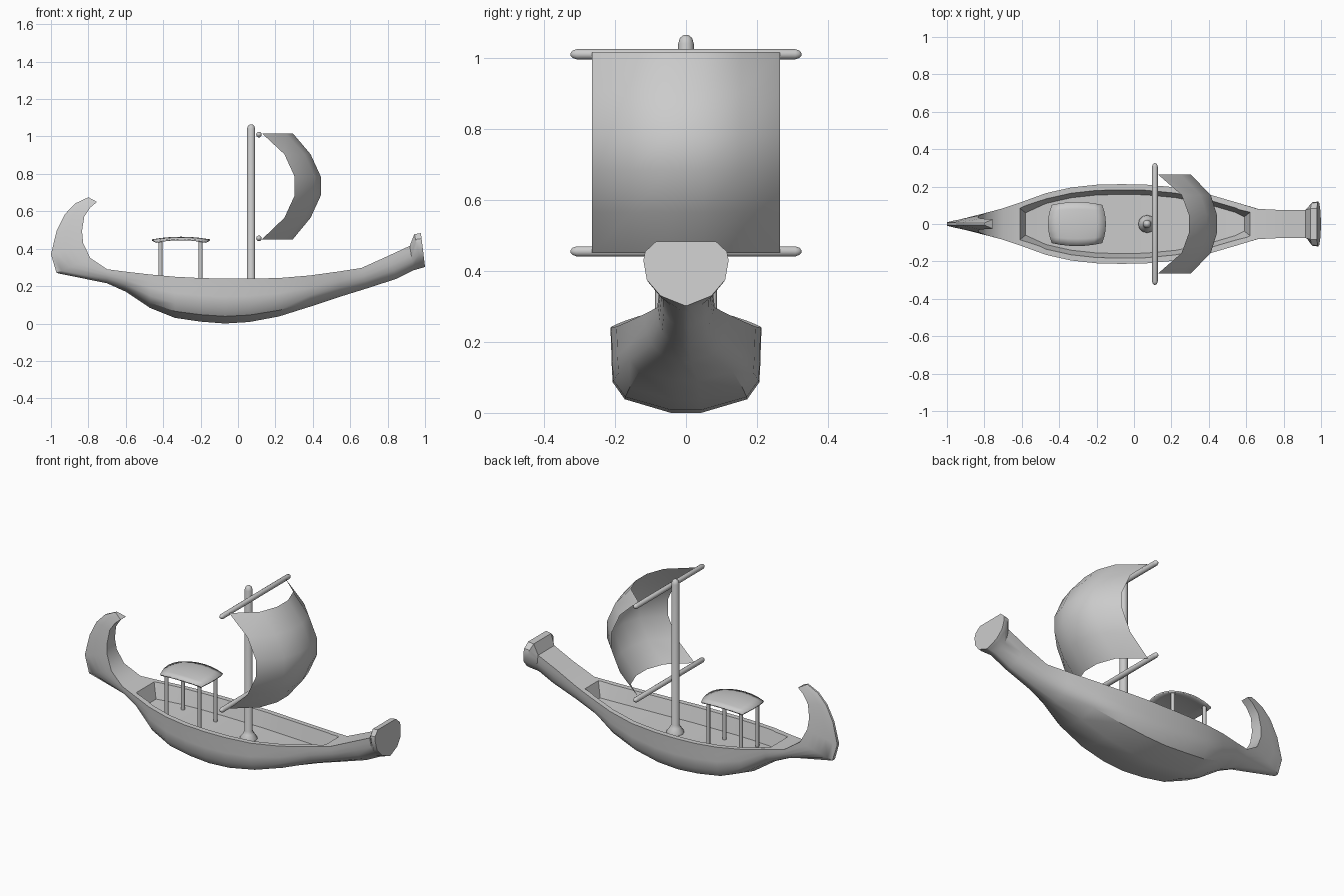
import bpy, bmesh, math
from mathutils import Matrix

if "Cube" in bpy.data.objects:
    bpy.data.objects.remove(bpy.data.objects["Cube"])


def make(name, bm, angle=35, matrix=None):
    if matrix:
        bmesh.ops.transform(bm, matrix=matrix, verts=bm.verts)
    me = bpy.data.meshes.new(name)
    bm.to_mesh(me)
    bm.free()
    ob = bpy.data.objects.new(name, me)
    bpy.context.collection.objects.link(ob)
    smooth(ob, angle)
    return ob


def smooth(ob, angle):
    for p in ob.data.polygons:
        p.use_smooth = True
    ob.data.set_sharp_from_angle(angle=math.radians(angle))


def loft(rings):
    bm = bmesh.new()
    rows = [[bm.verts.new(c) for c in r] for r in rings]
    n = len(rows[0])
    for a, b in zip(rows, rows[1:]):
        for i in range(n):
            j = (i + 1) % n
            bm.faces.new((a[i], a[j], b[j], b[i]))
    bm.faces.new(rows[0])
    bm.faces.new(rows[-1])
    bmesh.ops.recalc_face_normals(bm, faces=bm.faces)
    return bm


def lathe(profile, sides):
    return loft([[(r * math.cos(2 * math.pi * k / sides), r * math.sin(2 * math.pi * k / sides), z)
                  for k in range(sides)] for r, z in profile])


def sheet(nu, nv, fn):
    bm = bmesh.new()
    g = [[bm.verts.new(fn(i, j)) for j in range(nv)] for i in range(nu)]
    for i in range(nu - 1):
        for j in range(nv - 1):
            bm.faces.new((g[i][j], g[i + 1][j], g[i + 1][j + 1], g[i][j + 1]))
    return bm


# Half cross-sections: (width fraction, height fraction) from rim to keel
SHAPES = {
    "wedge": [(1, 1), (.85, .8), (.7, .6), (.54, .4), (.36, .15), (.2, 0)],
    "vee": [(1, 1), (.99, .8), (.95, .6), (.84, .36), (.58, .15), (.12, 0)],
    "full": [(1, 1), (.99, .8), (.985, .6), (.97, .36), (.81, .16), (.2, 0)],
    "bow": [(.7, 1), (.96, .84), (1, .7), (.92, .4), (.6, .15), (.04, 0)],
}
# Stations: rim x, rim z, keel x, keel z, half width, shape
STATIONS = [
    (-.754, .65, -.80, .675, .025, "wedge"),
    (-.79, .62, -.87, .642, .027, "wedge"),
    (-.822, .572, -.925, .585, .03, "wedge"),
    (-.834, .495, -.97, .495, .036, "wedge"),
    (-.828, .43, -1.0, .37, .045, "wedge"),
    (-.79, .35, -.97, .27, .06, "wedge"),
    (-.70, .29, -.70, .215, .084, "vee"),
    (-.60, .277, -.60, .17, .118, "vee"),
    (-.47, .262, -.47, .083, .165, "full"),
    (-.337, .25, -.337, .03, .195, "full"),
    (-.2, .243, -.2, .01, .21, "full"),
    (-.07, .24, -.07, 0, .213, "full"),
    (.06, .24, .06, .008, .211, "full"),
    (.22, .243, .22, .038, .196, "full"),
    (.385, .257, .385, .09, .163, "full"),
    (.545, .279, .545, .143, .116, "vee"),
    (.66, .297, .69, .188, .081, "vee"),
    (.80, .36, .85, .24, .074, "vee"),
    (.918, .415, .94, .285, .076, "vee"),
    (.943, .478, .985, .298, .117, "bow"),
    (.978, .483, 1.0, .303, .12, "bow"),
]


def section(tx, tz, bx, bz, w, shape):
    half = [(bx + (tx - bx) * f, w * y, bz + (tz - bz) * f) for y, f in SHAPES[shape]]
    return half + [(x, -y, z) for x, y, z in reversed(half)]


def rim_at(x):
    for a, b in zip(STATIONS[6:], STATIONS[7:]):
        if a[0] <= x <= b[0]:
            t = (x - a[0]) / (b[0] - a[0])
            return a[1] + (b[1] - a[1]) * t, a[4] + (b[4] - a[4]) * t


# Hull with curled stern and flared bow
hull = make("hull", loft([section(*s) for s in STATIONS]))

# Hollow inside of the hull
x0, x1 = -.61, .62
rings = []
for x in [x0, -.47, -.337, -.2, -.07, .06, .22, .385, .545, x1]:
    t, w = rim_at(x)
    lean = 1 if x == x0 else -1 if x == x1 else 0
    top = (x - .014 * lean, w - .019, t + .04)
    low = (x + .03 * lean, w - .055, t - .085)
    rings.append([top, low, (low[0], -low[1], low[2]), (top[0], -top[1], top[2])])
cutter = make("hollow_cutter", loft(rings))
cutter.hide_render = True
mod = hull.modifiers.new("hollow", "BOOLEAN")
mod.operation, mod.solver, mod.object = "DIFFERENCE", "EXACT", cutter
bpy.context.view_layer.objects.active = hull
bpy.ops.object.modifier_apply(modifier=mod.name)
bpy.data.objects.remove(cutter)
smooth(hull, 35)

# Mast with flared foot
make("mast", lathe([(.048, .15), (.046, .167), (.03, .188), (.022, .205), (.022, 1.04),
                    (.017, 1.056), (.006, 1.065)], 12), 50, Matrix.Translation((.07, 0, 0)))

# Yards
for name, z in (("upper_yard", 1.01), ("lower_yard", .455)):
    ends = [(.004, .325), (.011, .319), (.015, .308)]
    prof = ends + [(r, -h) for r, h in reversed(ends)]
    make(name, lathe(prof, 10), 50,
         Matrix.Translation((.112, 0, z)) @ Matrix.Rotation(math.pi / 2, 4, "X"))

# Billowing sail
bulge_z = [0, .12, .175, .175, .12, 0]
bulge_y = [0, .115, .15, .15, .115, 0]
ys = [-.265, -.155, -.05, .05, .155, .265]
zs = [.45, .565, .685, .785, .905, 1.017]
make("sail", sheet(6, 6, lambda i, j: (.128 + bulge_y[i] + bulge_z[j] - (.01 if 0 < j < 5 else 0) * bulge_y[i] / .15
                                       + (.015 if j in (0, 5) else 0) * bulge_y[i] / .15,
                                       ys[i], zs[j])), 60)

# Canopy roof
def roof(i, j):
    u, v = i / 3 - 1, j / 3 - 1
    return (-.305 + u * (.135 + .02 * (1 - v * v)), v * (.102 + .016 * (1 - u * u)),
            .439 + .014 * (1 - u * u) + .011 * (1 - v * v))


canopy = make("canopy_roof", sheet(7, 7, roof), 40)
sol = canopy.modifiers.new("thickness", "SOLIDIFY")
sol.thickness, sol.offset = .008, -1

# Canopy posts
for x, end in ((-.415, "stern"), (-.2, "bow")):
    for y, side in ((-.076, "front"), (.076, "back")):
        make(f"canopy_post_{end}_{side}", lathe([(.011, .15), (.011, .442)], 8), 50,
             Matrix.Translation((x, y, 0)))
